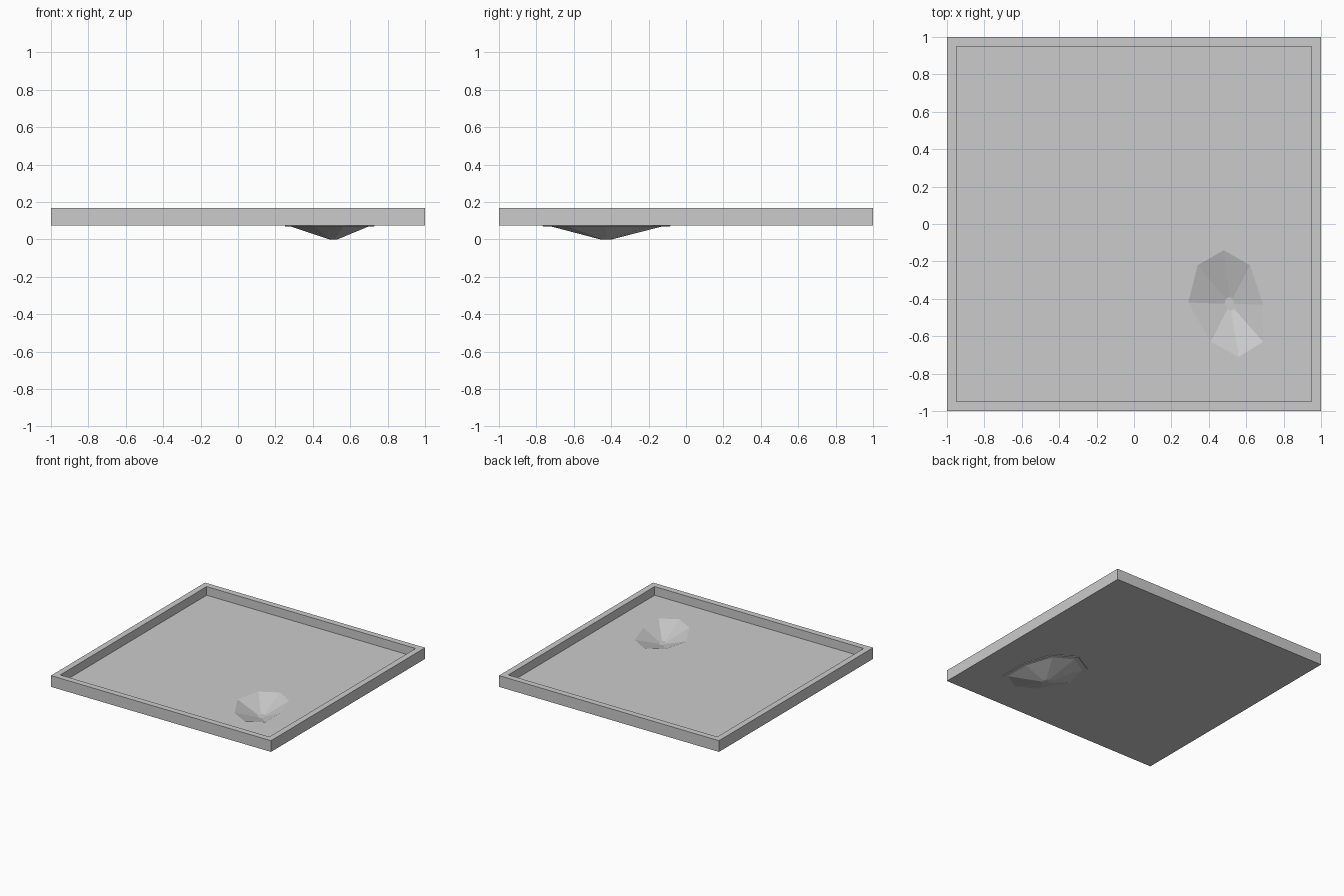
import bpy, bmesh

if "Cube" in bpy.data.objects:
    bpy.data.objects.remove(bpy.data.objects["Cube"])

BASE, FLOOR, RIM = 0.075, 0.096, 0.167
# Pit outline seen from above, and its two centres (mouth and bottom)
PIT = [(0.48, -0.14), (0.62, -0.22), (0.69, -0.43), (0.69, -0.63),
       (0.56, -0.71), (0.41, -0.63), (0.29, -0.42), (0.34, -0.22)]
MOUTH, BOTTOM = (0.49, -0.43), (0.51, -0.428)


def ring(points, scale, z, to=MOUTH):
    return [(to[0] + (x - MOUTH[0]) * scale, to[1] + (y - MOUTH[1]) * scale, z)
            for x, y in points]


def loft(name, rings):
    """Closed solid through a stack of matching rings."""
    bm = bmesh.new()
    loops = [[bm.verts.new(p) for p in r] for r in rings]
    n = len(loops[0])
    for a, b in zip(loops, loops[1:]):
        for i in range(n):
            j = (i + 1) % n
            bm.faces.new((a[i], a[j], b[j], b[i]))
    bm.faces.new(loops[0])
    bm.faces.new(loops[-1])
    bmesh.ops.recalc_face_normals(bm, faces=bm.faces)
    mesh = bpy.data.meshes.new(name)
    bm.to_mesh(mesh)
    bm.free()
    obj = bpy.data.objects.new(name, mesh)
    bpy.context.collection.objects.link(obj)
    return obj


def block(name, half, z0, z1):
    sq = [(-half, -half), (half, -half), (half, half), (-half, half)]
    return loft(name, [[(x, y, z) for x, y in sq] for z in (z0, z1)])


def combine(target, tool, operation):
    mod = target.modifiers.new(operation, 'BOOLEAN')
    mod.object, mod.operation, mod.solver = tool, operation, 'EXACT'
    bpy.context.view_layer.objects.active = target
    bpy.ops.object.modifier_apply(modifier=mod.name)
    bpy.data.objects.remove(tool)


# Square tray with a raised rim
tray = block("tray", 1.0, BASE, RIM)
combine(tray, block("tray_hollow", 0.95, FLOOR, RIM + 0.1), 'DIFFERENCE')

# Underside of the pit: thin flange, then a shallow faceted cone
bowl = loft("pit_shell", [ring(PIT, 1.2, 0.085), ring(PIT, 1.2, 0.070),
                          ring(PIT, 1.05, 0.0695),
                          ring(PIT, 0.11, 0.0, BOTTOM)])
combine(tray, bowl, 'UNION')

# Faceted pit sunk into the floor
pit = loft("pit_hollow", [ring(PIT, 1.0, 0.13), ring(PIT, 1.0, FLOOR),
                          ring(PIT, 0.13, 0.02, BOTTOM)])
combine(tray, pit, 'DIFFERENCE')
